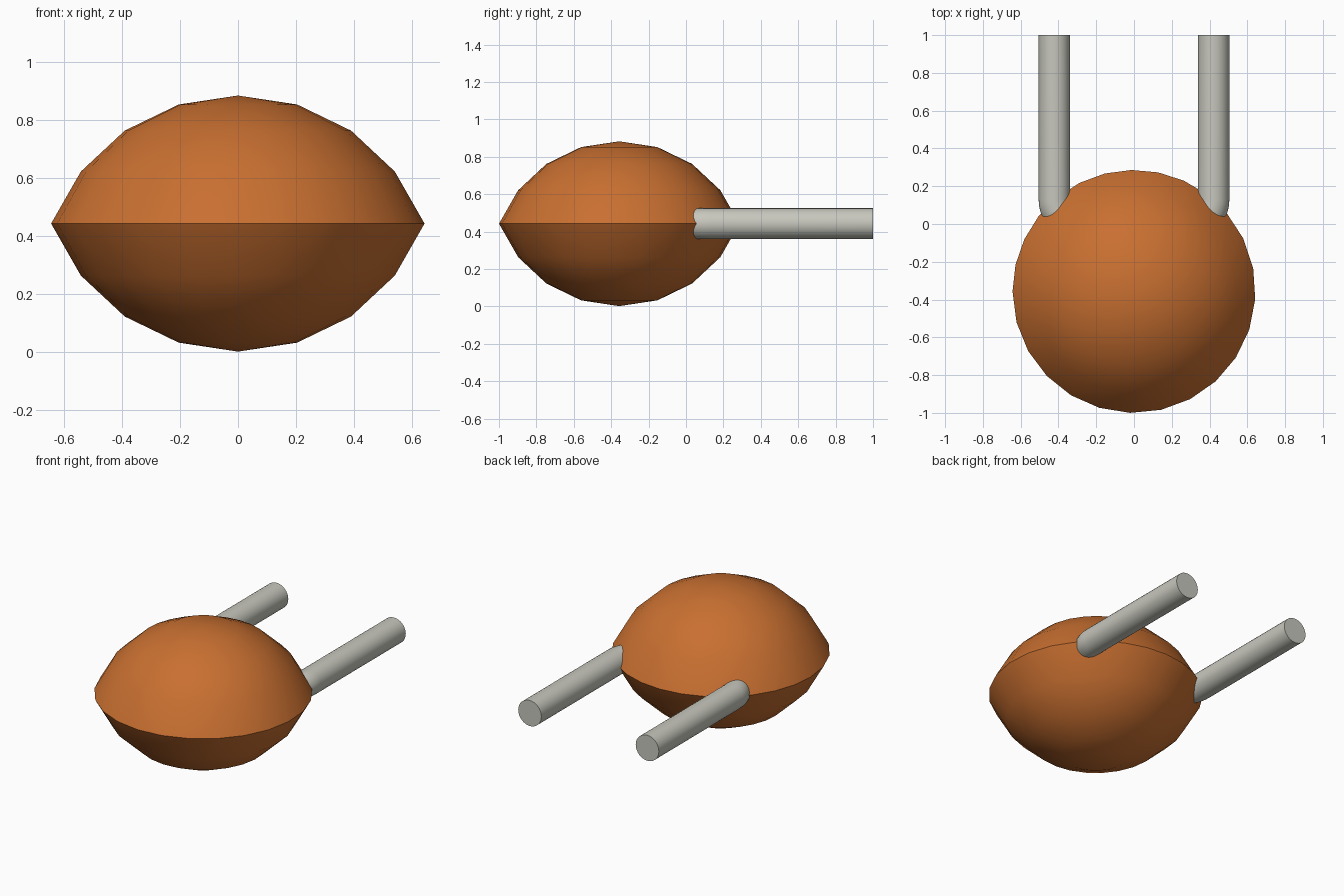
import bpy, bmesh, math
from mathutils import Vector

if "Cube" in bpy.data.objects:
    bpy.data.objects.remove(bpy.data.objects["Cube"], do_unlink=True)

MID_Z = 0.4425          # height of the rim and of both rods
BODY_Y = -0.357         # body centre


def material(name, rgb):
    m = bpy.data.materials.new(name)
    m.use_nodes = True
    m.diffuse_color = (*rgb, 1)
    m.node_tree.nodes["Principled BSDF"].inputs["Base Color"].default_value = (*rgb, 1)
    return m


def finish(bm, name, mat):
    bmesh.ops.recalc_face_normals(bm, faces=bm.faces[:])
    mesh = bpy.data.meshes.new(name)
    bm.to_mesh(mesh)
    bm.free()
    mesh.materials.append(mat)
    ob = bpy.data.objects.new(name, mesh)
    bpy.context.collection.objects.link(ob)
    bpy.ops.object.select_all(action='DESELECT')
    ob.select_set(True)
    bpy.context.view_layer.objects.active = ob
    bpy.ops.object.shade_smooth_by_angle(angle=math.radians(35))
    return ob


def bridge(bm, a, b):
    n = len(a)
    for i in range(n):
        j = (i + 1) % n
        bm.faces.new((a[i], a[j], b[j], b[i]))


orange = material("burnt orange", (0.58, 0.16, 0.03))
grey = material("warm grey", (0.57, 0.57, 0.51))

# Lens body: two spherical caps meeting at a sharp rim
R_RIM, H = 0.643, 0.4405
R = (R_RIM ** 2 + H ** 2) / (2 * H)
cap = math.asin(R_RIM / R)
turns = [180 + 14.7 * i for i in range(15)]
turns += [40.5 + 139.5 / 11 * i for i in range(11)]
bm = bmesh.new()
rings = []
for k in (1, 2, 3, 4, -3, -2, -1):
    a = cap * abs(k) / 4
    r = R * math.sin(a)
    z = MID_Z + math.copysign(R * math.cos(a) - (R - H), k)
    rings.append([bm.verts.new((r * math.cos(math.radians(t)),
                                BODY_Y + r * math.sin(math.radians(t)), z))
                  for t in turns])
for a, b in zip(rings, rings[1:]):
    bridge(bm, a, b)
for ring, z in ((rings[0], MID_Z + H), (rings[-1], MID_Z - H)):
    tip = bm.verts.new((0, BODY_Y, z))
    for i, v in enumerate(ring):
        bm.faces.new((v, ring[(i + 1) % len(ring)], tip))
finish(bm, "lens_body", orange)

# Rods: straight to the back, bending inward where they enter the body
ROD_X, ROD_R, BEND, BEND_Y, SIDES = 0.422, 0.083, 0.15, 0.13, 32
path = [(ROD_X, 1.0, 0.0)]
for i in range(9):
    a = math.radians(60) * i / 8
    path.append((ROD_X - BEND + BEND * math.cos(a), BEND_Y - BEND * math.sin(a), a))
for side, sx in (("left", 1), ("right", -1)):
    bm = bmesh.new()
    rings = []
    for x, y, a in path:
        out = Vector((math.cos(a), -math.sin(a), 0)) * ROD_R
        ring = []
        for s in range(SIDES):
            t = 2 * math.pi * s / SIDES
            p = Vector((x, y, MID_Z)) + out * math.cos(t)
            p.z += ROD_R * math.sin(t)
            p.x *= sx
            ring.append(bm.verts.new(p))
        rings.append(ring)
    for a, b in zip(rings, rings[1:]):
        bridge(bm, a, b)
    bm.faces.new(rings[0])
    bm.faces.new(rings[-1])
    finish(bm, side + "_rod", grey)
